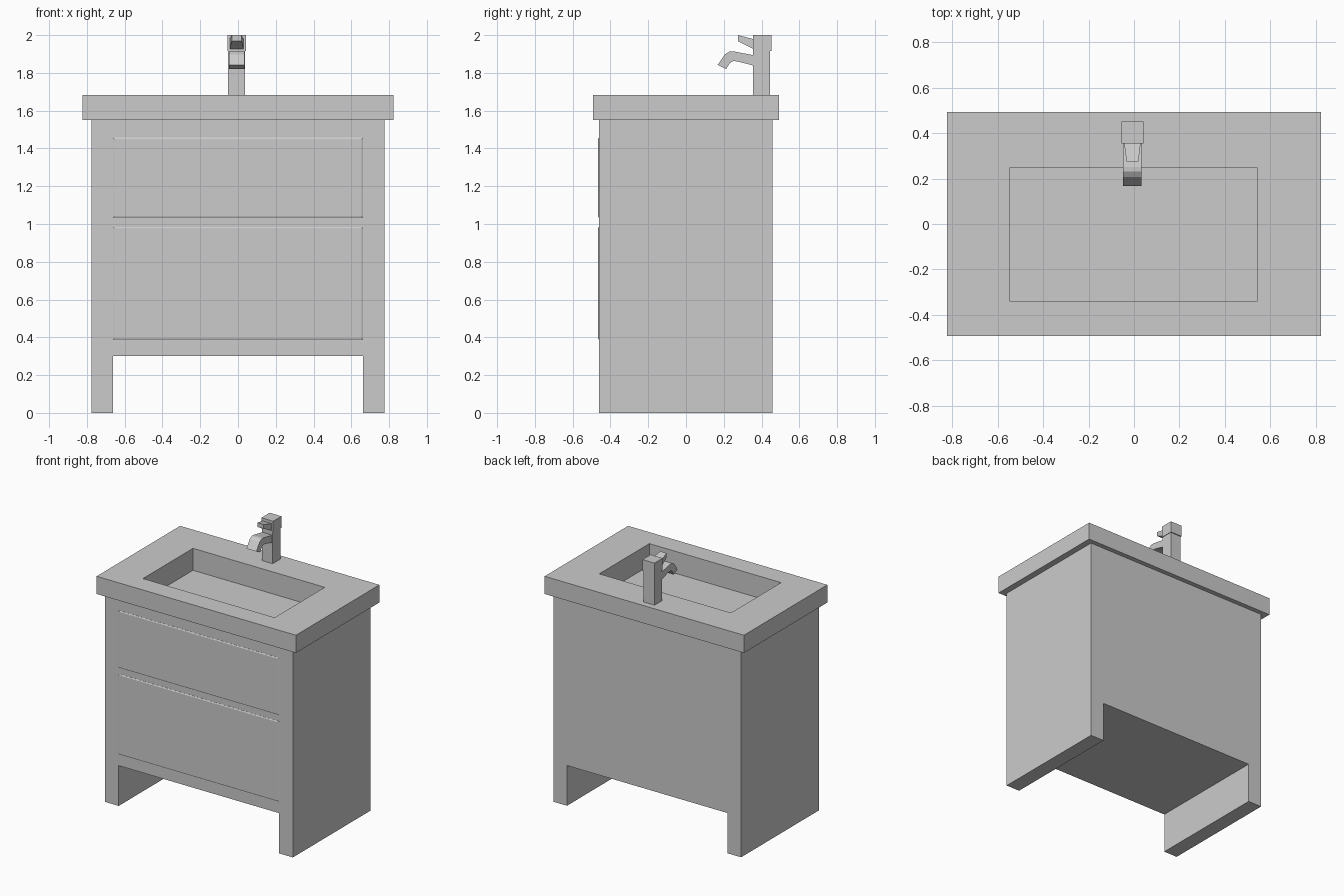
import bpy, bmesh

if "Cube" in bpy.data.objects:
    bpy.data.objects.remove(bpy.data.objects["Cube"])


def finish(name, bm):
    bmesh.ops.recalc_face_normals(bm, faces=bm.faces)
    me = bpy.data.meshes.new(name)
    bm.to_mesh(me)
    bm.free()
    ob = bpy.data.objects.new(name, me)
    bpy.context.collection.objects.link(ob)
    return ob


def loft(name, loops):
    """Skin a series of matching point loops and cap both ends."""
    bm = bmesh.new()
    rings = [[bm.verts.new(p) for p in loop] for loop in loops]
    n = len(rings[0])
    for a, b in zip(rings, rings[1:]):
        for i in range(n):
            j = (i + 1) % n
            bm.faces.new((a[i], a[j], b[j], b[i]))
    bm.faces.new(rings[0])
    bm.faces.new(rings[-1])
    return finish(name, bm)


def rect_z(x0, x1, y0, y1, z):
    return [(x0, y0, z), (x1, y0, z), (x1, y1, z), (x0, y1, z)]


def rect_y(x, z0, z1, y):
    return [(-x, y, z0), (x, y, z0), (x, y, z1), (-x, y, z1)]


# Cabinet with side legs: arch profile extruded front to back, open under the counter
X, LEG, TOP, F, B = 0.775, 0.662, 1.55, -0.46, 0.457
profile = [(-X, 0), (-LEG, 0), (-LEG, 0.3), (LEG, 0.3), (LEG, 0), (X, 0), (X, TOP), (-X, TOP)]
cabinet = loft("cabinet", [[(x, y, z) for x, z in profile] for y in (F, B)])
bm = bmesh.new()
bm.from_mesh(cabinet.data)
lid = [f for f in bm.faces if all(v.co.z > TOP - 0.01 for v in f.verts)]
bmesh.ops.delete(bm, geom=lid, context='FACES_ONLY')
bm.to_mesh(cabinet.data)
bm.free()

# Drawer fronts: thin raised panels with a narrow bevelled edge
for name, z0, z1 in (("upper_drawer_front", 1.032, 1.458), ("lower_drawer_front", 0.386, 0.985)):
    loft(name, [rect_y(0.662, z0, z1, F + 0.01),
                rect_y(0.662, z0, z1, F - 0.001),
                rect_y(0.655, z0 + 0.007, z1 - 0.007, F - 0.005)])

# Countertop with recessed basin; the tub dips slightly into the cabinet
loft("counter_basin", [
    rect_z(-0.56, 0.56, -0.355, 0.263, 1.505),
    rect_z(-0.56, 0.56, -0.355, 0.263, 1.55),
    rect_z(-0.822, 0.822, -0.492, 0.492, 1.55),
    rect_z(-0.822, 0.822, -0.492, 0.492, 1.682),
    rect_z(-0.545, 0.542, -0.342, 0.248, 1.682),
    rect_z(-0.545, 0.542, -0.342, 0.248, 1.518)])

# Tap post and its slightly wider cap
CX = -0.007
loft("tap_post", [rect_z(CX - 0.045, CX + 0.045, 0.355, 0.445, z) for z in (1.675, 1.915)])
loft("tap_cap", [rect_z(CX - 0.049, CX + 0.049, 0.355, 0.452, z) for z in (1.915, 2.0)])

# Curved spout: side profile extruded across x
spout = [(0.36, 1.893), (0.25, 1.914), (0.23, 1.913), (0.206, 1.898), (0.168, 1.843),
         (0.212, 1.82), (0.232, 1.852), (0.25, 1.863), (0.275, 1.86), (0.36, 1.838)]
loft("tap_spout", [[(CX + s * 0.041, y, z) for y, z in spout] for s in (-1, 1)])

# Tapered lever handle
loft("tap_handle", [
    [(CX - w, y, z0), (CX + w, y, z0), (CX + w, y, z1), (CX - w, y, z1)]
    for w, y, z0, z1 in ((0.037, 0.36, 1.925, 1.978), (0.026, 0.275, 1.968, 2.0))])
